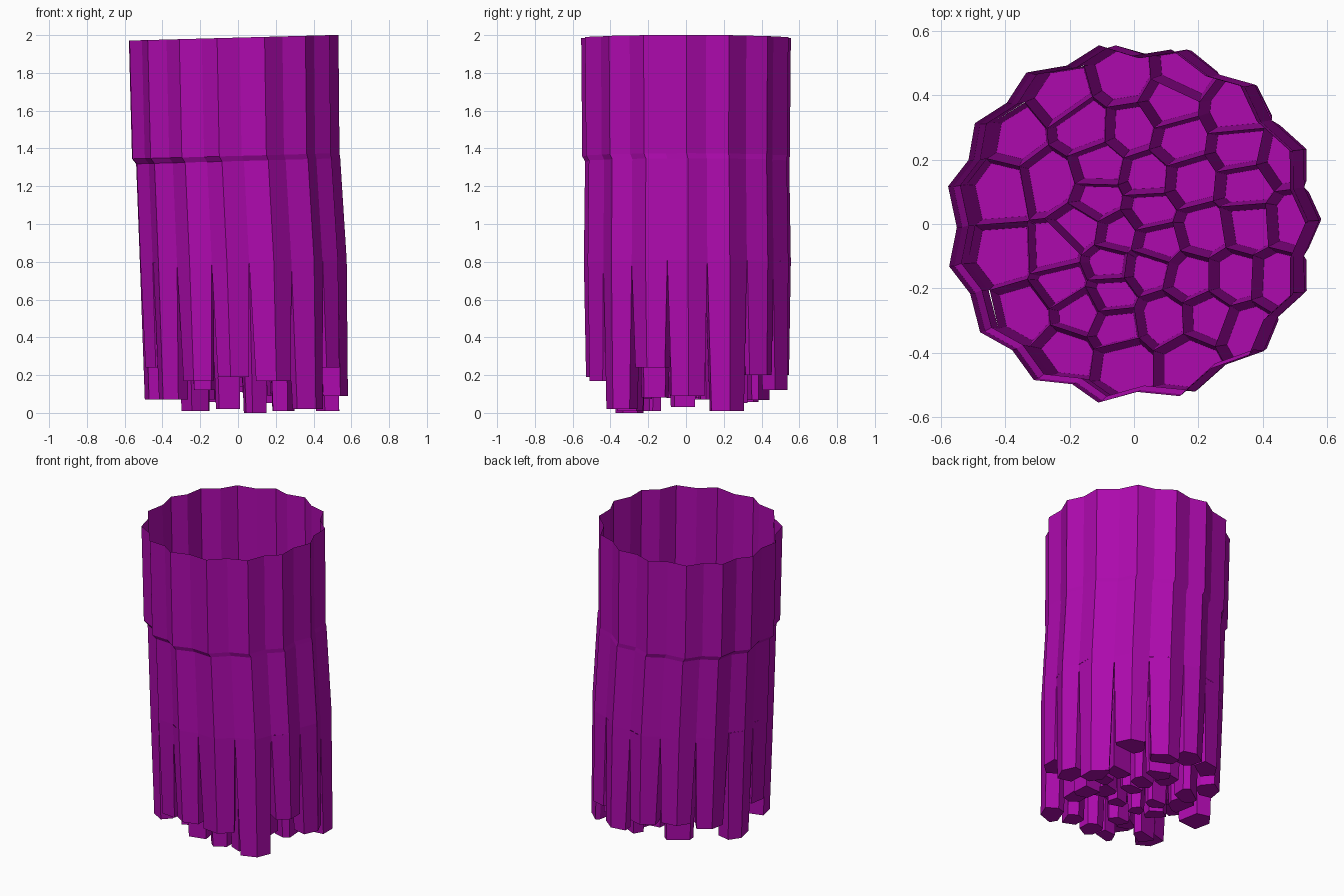
import bpy, bmesh, math, random
from mathutils import Vector

if "Cube" in bpy.data.objects:
    bpy.data.objects.remove(bpy.data.objects["Cube"])

random.seed(4)

# Cell seeds: x, y (thousandths) and height of the tube's closed end (hundredths)
OUTER = [(-37, 457, 20), (152, 472, 12), (314, 351, 20), (325, 233, 7), (469, 202, 1),
         (494, 9, 9), (447, -177, 24), (351, -335, 2), (168, -435, 17), (-37, -435, 19),
         (-214, -410, 17), (-354, -280, 7), (-407, -99, 24), (-422, 102, 7), (-379, 280, 18), (-230, 404, 22)]
INNER = [(307, -171), (-158, 301), (-12, 295), (106, 373),
         (137, 258), (-267, 130), (-112, 177), (37, 146), (174, 134), (-115, 71), (43, 40),
         (214, -22), (-168, -16), (-59, -34), (65, -62), (-245, -93), (-81, -124), (40, -140),
         (174, -171), (-75, -224)]
LOW_INNER = [(90, -295, 0), (-168, -273, 12), (-65, -320, 2), (227, -289, 1), (-224, -183, 1), (354, 0, 3), (345, 118, 7)]

OFFSET = Vector((-.028, -.006))
seeds = [(Vector((x, y)) / 1000 + OFFSET, z / 100) for x, y, z in OUTER + LOW_INNER]
seeds += [(Vector((x, y)) / 1000 + OFFSET, random.uniform(.04, .22)) for x, y in INNER]


def clip(poly, n, d):
    """Keep the part of a convex polygon where p.n <= d."""
    out = []
    for i, p in enumerate(poly):
        q = poly[(i + 1) % len(poly)]
        a, b = p.dot(n) - d, q.dot(n) - d
        if a <= 0:
            out.append(p)
        if (a < 0 < b) or (b < 0 < a):
            out.append(p.lerp(q, a / (a - b)))
    return out


def rim_planes(s):
    """Two planes meeting in a point give each outer cell its scalloped edge."""
    apex = s.normalized() * .562
    ang = math.atan2(s.y, s.x)
    for t in (-1, 1):
        n = Vector((math.cos(ang + t * .42), math.sin(ang + t * .42)))
        yield n, apex.dot(n)


def cell(s):
    poly = [Vector(c) for c in ((-1, -1), (1, -1), (1, 1), (-1, 1))]
    for o, _ in seeds:
        if o is not s:
            n = o - s
            poly = clip(poly, n, n.dot((o + s) / 2))
    for n, d in rim_planes(s):
        poly = clip(poly, n, d)
    return [p for i, p in enumerate(poly) if (p - poly[i - 1]).length > .004]


# Levels of the bundle: height, lean in x, lean in y, scale, tilt
BASE = (.1, .038, .009, 1.0, 0)
SPLIT = (.8, .022, .007, .985, .014)
NECK = (1.333, -.005, .006, .972, .027)
LIP = (1.36, -.018, 0, .988, .027)
RIM = (1.986, -.029, 0, .998, .027)


def place(p, level):
    z, dx, dy, k, tilt = level
    return Vector((p.x * k + dx, p.y * k + dy, z + p.x * tilt))


def make(name, bm):
    bmesh.ops.remove_doubles(bm, verts=bm.verts, dist=.0005)
    me = bpy.data.meshes.new(name)
    bm.to_mesh(me)
    bm.free()
    me.materials.append(mat)
    bpy.context.collection.objects.link(bpy.data.objects.new(name, me))


def skin(bm, lower, upper):
    n = len(lower)
    for i in range(n):
        j = (i + 1) % n
        bm.faces.new((lower[i], lower[j], upper[j], upper[i]))


mat = bpy.data.materials.new("purple")
mat.diffuse_color = (.42, .003, .42, 1)
mat.use_nodes = True
mat.node_tree.nodes["Principled BSDF"].inputs["Base Color"].default_value = mat.diffuse_color

# Tapering tubes with closed lower ends, meeting edge to edge where the shell splits
bm = bmesh.new()
cells = []
for s, end in seeds:
    poly = cell(s)
    cells.append((s, poly))
    c = sum(poly, Vector((0, 0))) / len(poly)
    r = sum((p - c).length for p in poly) / len(poly)
    f = 1 - .02 / r
    low = [bm.verts.new(place(c + (p - c) * f, (end,) + BASE[1:])) for p in poly]
    top = [bm.verts.new(place(p, SPLIT)) for p in poly]
    bm.faces.new(low[::-1])
    skin(bm, low, top)
make("tube_bundle", bm)

# Thin scalloped shell above the tubes, with a stepped neck and open collar
loop = []
for s, poly in sorted(cells, key=lambda c: math.atan2(c[0].y, c[0].x)):
    edge = [p for p in poly if any(abs(p.dot(n) - d) < 1e-5 for n, d in rim_planes(s))]
    if len(edge) > 1:
        edge.sort(key=lambda p: math.atan2(s.x * p.y - s.y * p.x, s.dot(p)))
        loop += edge
loop = [p for i, p in enumerate(loop) if (p - loop[i - 1]).length > .014]
bm = bmesh.new()
rings = [[bm.verts.new(place(p, lv)) for p in loop] for lv in (SPLIT, NECK, LIP, RIM)]
for a, b in zip(rings, rings[1:]):
    skin(bm, a, b)
make("shell_and_collar", bm)
